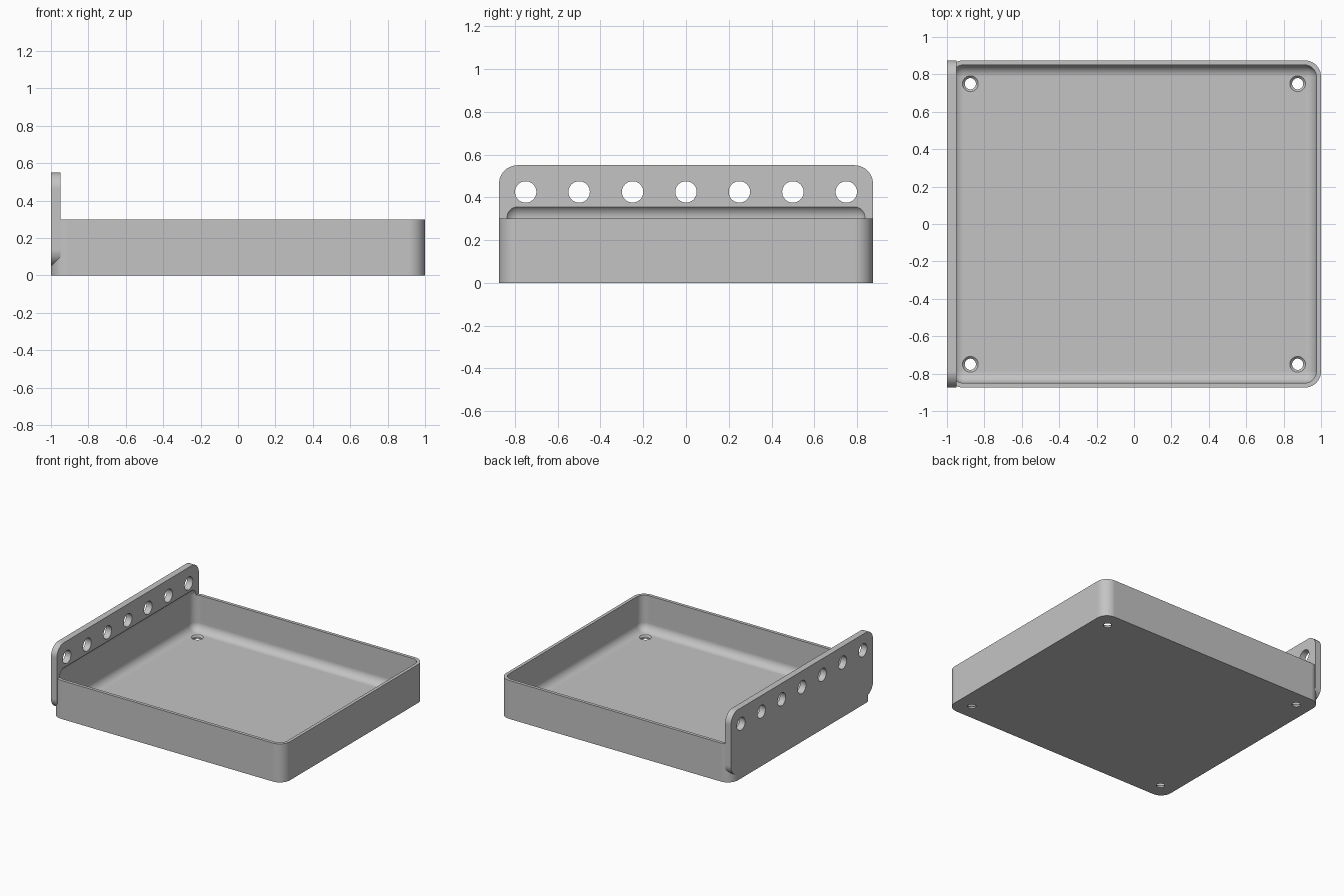
import bpy, bmesh
from math import radians
from mathutils import Matrix, Vector

cube = bpy.data.objects.get("Cube")
if cube:
    bpy.data.objects.remove(cube, do_unlink=True)

WALL, INNER, OUTER = 0.025, 0.0625, 0.0875
HALF_Y = 0.875


def make_object(name, bm):
    bmesh.ops.recalc_face_normals(bm, faces=bm.faces)
    mesh = bpy.data.meshes.new(name)
    bm.to_mesh(mesh)
    bm.free()
    obj = bpy.data.objects.new(name, mesh)
    bpy.context.collection.objects.link(obj)
    return obj


def rounded_box(name, low, high, radius, axis=None):
    """Box with rounded edges: all of them, or only those along one axis."""
    low, high = Vector(low), Vector(high)
    bm = bmesh.new()
    bmesh.ops.create_cube(bm, size=1)
    bmesh.ops.scale(bm, vec=high - low, verts=bm.verts)
    bmesh.ops.translate(bm, vec=(low + high) / 2, verts=bm.verts)
    edges = [e for e in bm.edges if axis is None
             or abs(e.verts[0].co[axis] - e.verts[1].co[axis]) > 1e-4]
    bmesh.ops.bevel(bm, geom=edges, offset=radius, offset_type='OFFSET',
                    segments=10, profile=0.5, affect='EDGES')
    return make_object(name, bm)


def add_drill(bm, centre, r_low, r_high, depth, along_x=False):
    turn = Matrix.Rotation(radians(90), 4, 'Y') if along_x else Matrix()
    bmesh.ops.create_cone(bm, cap_ends=True, segments=40, radius1=r_low,
                          radius2=r_high, depth=depth,
                          matrix=Matrix.Translation(centre) @ turn)


def combine(target, other, operation):
    other.hide_render = True
    mod = target.modifiers.new(operation.title(), 'BOOLEAN')
    mod.operation, mod.solver, mod.object = operation, 'EXACT', other
    bpy.context.view_layer.objects.active = target
    bpy.ops.object.modifier_apply(modifier=mod.name)
    bpy.data.objects.remove(other, do_unlink=True)


# Tray body with the upright mounting plate on its right side
tray = rounded_box("tray", (-1, -HALF_Y, 0), (1, HALF_Y, 0.3), OUTER, axis=2)
plate = rounded_box("mounting_plate", (-1, -HALF_Y, 0.05),
                    (-0.95, HALF_Y, 0.55), OUTER, axis=0)
combine(tray, plate, 'UNION')

# Rounded hollow, which also bites into the plate above the rim
hollow = rounded_box("hollow_cutter", (-1 + WALL, -HALF_Y + WALL, WALL),
                     (1 - WALL, HALF_Y - WALL, 0.3675), INNER)
combine(tray, hollow, 'DIFFERENCE')

# Row of plate holes and four floor holes
corners = [(x, y) for x in (-0.875, 0.875) for y in (-0.75, 0.75)]
drills = bmesh.new()
for i in range(-3, 4):
    add_drill(drills, (-0.975, i * 0.25, 0.425), 0.05, 0.05, 0.1, along_x=True)
for x, y in corners:
    add_drill(drills, (x, y, 0), 0.03, 0.03, 0.1)
combine(tray, make_object("hole_cutter", drills), 'DIFFERENCE')

# Countersinks in the floor
sinks = bmesh.new()
for x, y in corners:
    add_drill(sinks, (x, y, 0.025), 0.03, 0.054, 0.024)
combine(tray, make_object("countersink_cutter", sinks), 'DIFFERENCE')

# Grey finish and shading
grey = bpy.data.materials.new("plain_grey")
grey.use_nodes = True
colour = (0.55, 0.55, 0.55, 1)
grey.diffuse_color = colour
grey.node_tree.nodes["Principled BSDF"].inputs["Base Color"].default_value = colour
tray.data.materials.clear()
tray.data.materials.append(grey)
for poly in tray.data.polygons:
    poly.material_index = 0

bpy.ops.object.select_all(action='DESELECT')
tray.select_set(True)
bpy.context.view_layer.objects.active = tray
bpy.ops.object.shade_smooth_by_angle(angle=radians(30))
weighted = tray.modifiers.new("Weighted normals", 'WEIGHTED_NORMAL')
weighted.keep_sharp = True
